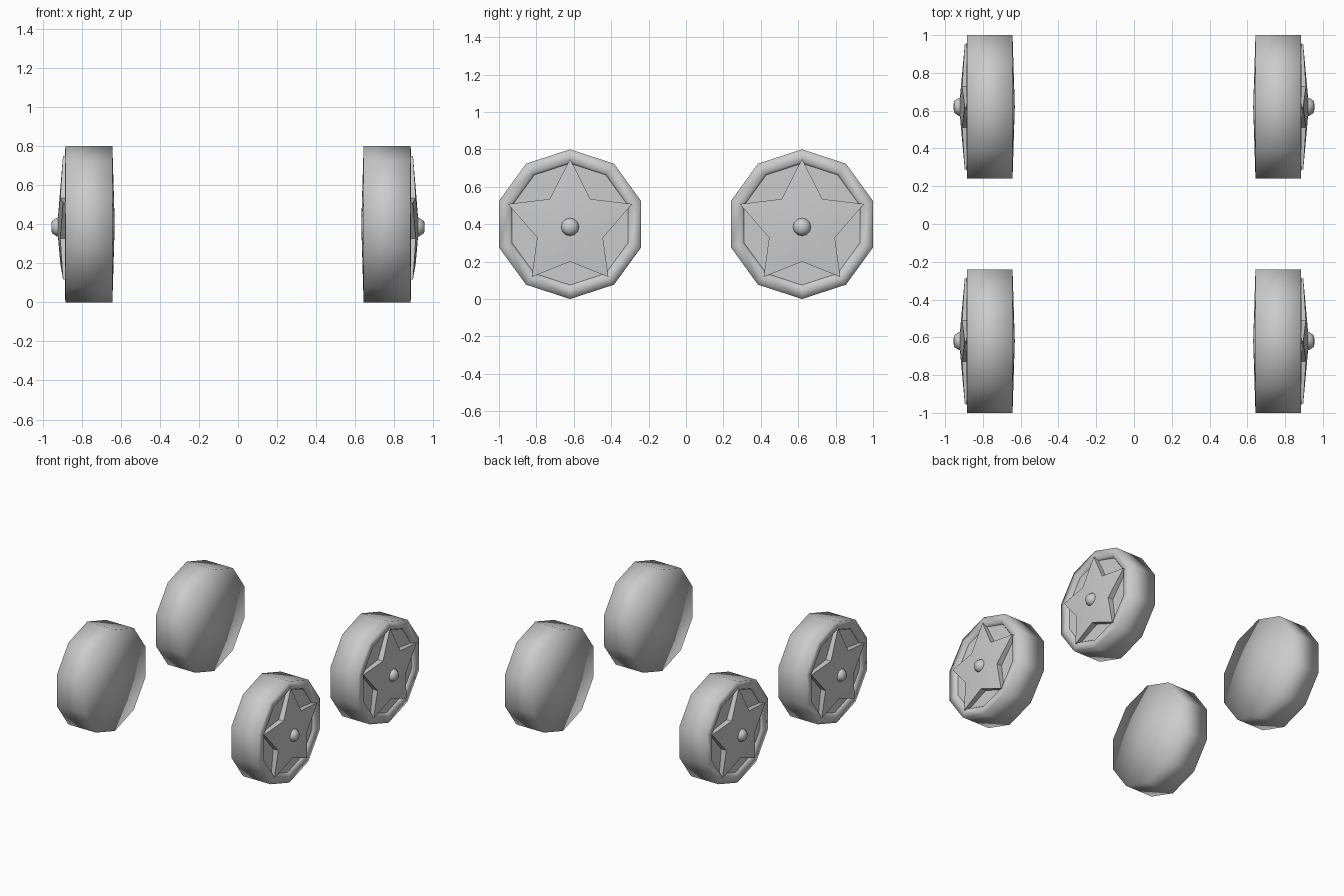
import bpy, bmesh
from math import sin, cos, pi, radians

if "Cube" in bpy.data.objects:
    bpy.data.objects.remove(bpy.data.objects["Cube"])

WHEEL_Y, AXLE_Z, HUB_Z = 0.62, 0.40, 0.385


def finish(name, bm, smooth):
    bmesh.ops.recalc_face_normals(bm, faces=bm.faces[:])
    me = bpy.data.meshes.new(name)
    bm.to_mesh(me)
    bm.free()
    ob = bpy.data.objects.new(name, me)
    bpy.context.collection.objects.link(ob)
    bpy.ops.object.select_all(action='DESELECT')
    ob.select_set(True)
    bpy.context.view_layer.objects.active = ob
    if smooth == 180:
        bpy.ops.object.shade_smooth()
    elif smooth:
        bpy.ops.object.shade_smooth_by_angle(angle=radians(smooth))
    return ob


def lathe(name, profile, sides, y, z, side, smooth):
    """Turn (x, radius) points about the wheel axle; radius 0 is a pole."""
    bm = bmesh.new()
    rings = []
    for x, r in profile:
        n = sides if r else 1
        rings.append([bm.verts.new((side * x, y + r * sin(2 * pi * i / sides),
                                    z + r * cos(2 * pi * i / sides))) for i in range(n)])
    for a, b in zip(rings, rings[1:]):
        for i in range(sides):
            j = (i + 1) % sides
            quad = [a[i % len(a)], a[j % len(a)], b[j % len(b)], b[i % len(b)]]
            bm.faces.new(list(dict.fromkeys(quad)))
    return finish(name, bm, smooth)


def star(name, y, side):
    bm = bmesh.new()
    top, base = [], []
    for i in range(10):
        a = pi * i / 5
        tip = i % 2 == 0
        r, cz, x = (0.349, AXLE_Z, 0.896) if tip else (0.185, HUB_Z, 0.91)
        p = (y + r * sin(a), cz + r * cos(a))
        top.append(bm.verts.new((side * x, *p)))
        base.append(bm.verts.new((side * 0.866, *p)))
    centre = bm.verts.new((side * 0.926, y, HUB_Z))
    for i in range(10):
        j = (i + 1) % 10
        bm.faces.new((top[i], top[j], centre))
        bm.faces.new((base[i], base[j], top[j], top[i]))
    bm.faces.new(base)
    return finish(name, bm, 30)


for side, sn in ((-1, "left"), (1, "right")):
    for y, yn in ((-WHEEL_Y, "front"), (WHEEL_Y, "rear")):
        tag = f"{yn}_{sn}"
        # ten-sided tyre with shallow domed inner face and open outer rim
        lathe(f"tyre_{tag}", [(0.631, 0), (0.643, 0.40), (0.884, 0.40),
                              (0.886, 0.337), (0.866, 0.325)], 10, y, AXLE_Z, side, 180)
        # recessed disc behind the star
        lathe(f"wheel_disc_{tag}", [(0.866, 0.325), (0.866, 0)], 10, y, AXLE_Z, side, 0)
        # star-shaped hubcap and central nut
        star(f"star_hubcap_{tag}", y, side)
        lathe(f"hub_nut_{tag}", [(0.91, 0.048), (0.927, 0.048), (0.953, 0.03), (0.956, 0)],
              12, y, HUB_Z, side, 180)
